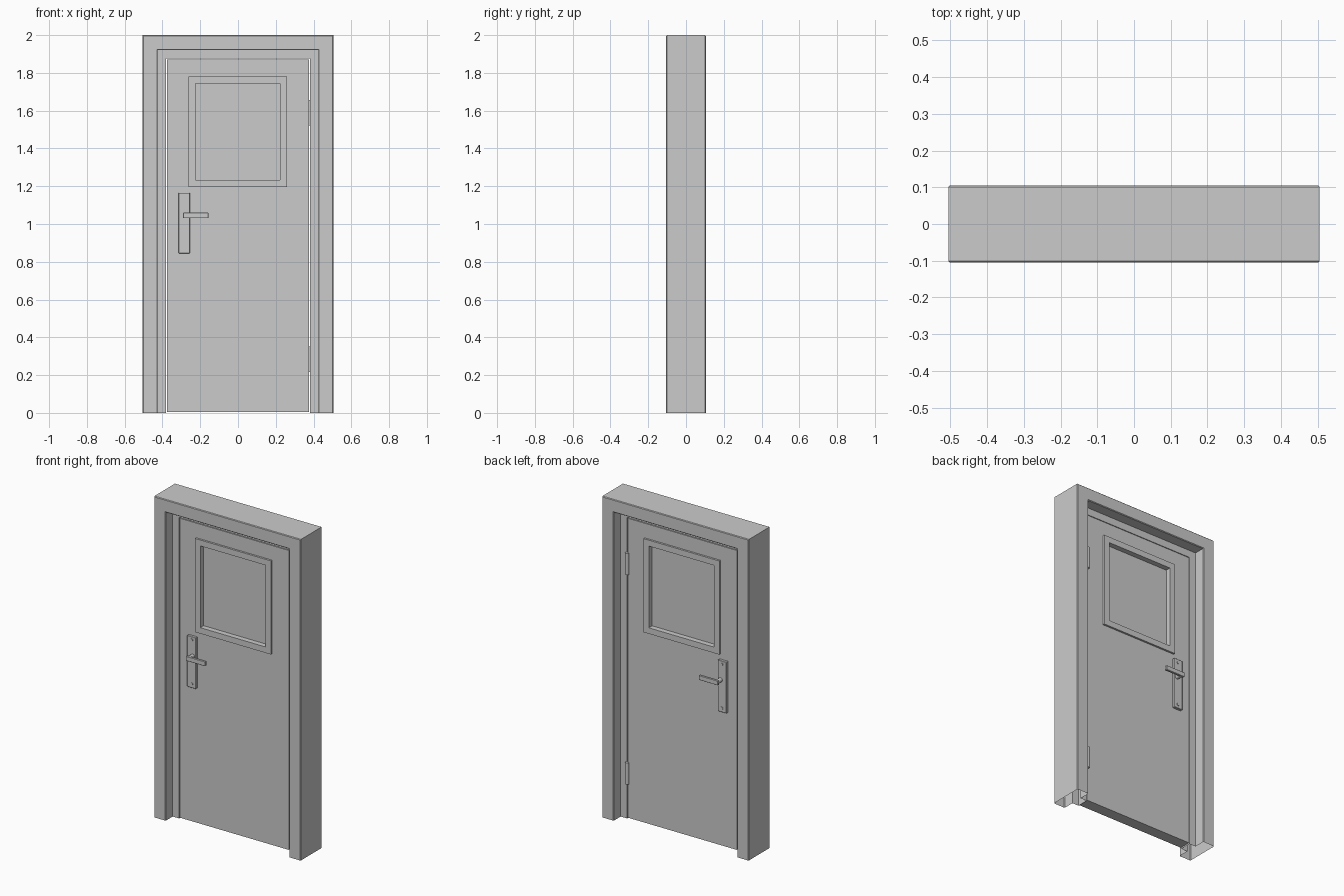
import bpy, bmesh, math
from mathutils import Matrix

if "Cube" in bpy.data.objects:
    bpy.data.objects.remove(bpy.data.objects["Cube"])


def finish(name, bm, bevel=0.0, smooth=False):
    bmesh.ops.recalc_face_normals(bm, faces=bm.faces)
    me = bpy.data.meshes.new(name)
    bm.to_mesh(me)
    bm.free()
    ob = bpy.data.objects.new(name, me)
    bpy.context.collection.objects.link(ob)
    if bevel:
        mod = ob.modifiers.new("edge", "BEVEL")
        mod.width, mod.segments = bevel, 1
    if smooth:
        bpy.context.view_layer.objects.active = ob
        ob.select_set(True)
        bpy.ops.object.shade_smooth_by_angle(angle=math.radians(35))
        ob.select_set(False)
    return ob


def sweep(name, profile, x0, x1, z0, z1, closed):
    """Mitred sweep of (inset, y) points round a rectangle; open = no bottom side."""
    bm = bmesh.new()
    loops = []
    for o, y in profile:
        b = z0 + o if closed else z0
        pts = [(x0 + o, b), (x0 + o, z1 - o), (x1 - o, z1 - o), (x1 - o, b)]
        loops.append([bm.verts.new((x, y, z)) for x, z in pts])
    for i, a in enumerate(loops):
        b = loops[(i + 1) % len(loops)]
        for j in range(4 if closed else 3):
            k = (j + 1) % 4
            bm.faces.new((a[j], a[k], b[k], b[j]))
    return finish(name, bm)


def box(name, x0, x1, y0, y1, z0, z1, bevel=0.0):
    bm = bmesh.new()
    m = Matrix.Translation(((x0 + x1) / 2, (y0 + y1) / 2, (z0 + z1) / 2))
    m = m @ Matrix.Diagonal((x1 - x0, abs(y1 - y0), z1 - z0, 1))
    bmesh.ops.create_cube(bm, size=1, matrix=m)
    return finish(name, bm, bevel)


def cylinder(name, centre, r, length, along_y=True, sides=16):
    bm = bmesh.new()
    m = Matrix.Translation(centre)
    if along_y:
        m = m @ Matrix.Rotation(math.pi / 2, 4, "X")
    bmesh.ops.create_cone(bm, cap_ends=True, segments=sides, radius1=r,
                          radius2=r, depth=length, matrix=m)
    return finish(name, bm, smooth=True)


# Door frame: stepped jamb profile with chamfered edges, open underneath
c = 0.004
half = [(0, 0.105 - c), (c, 0.105), (0.08 - c, 0.105), (0.08, 0.105 - c),
        (0.08, 0.036), (0.125, 0.036)]
profile = half + [(o, -y) for o, y in reversed(half)]
sweep("door_frame", profile, -0.505, 0.505, 0, 2, closed=False)

# Door leaf: four slabs' worth of ring around the window hole
bm = bmesh.new()
outer = [(-0.376, 0.006), (-0.376, 1.871), (0.376, 1.871), (0.376, 0.006)]
hole = [(-0.25, 1.21), (-0.25, 1.765), (0.245, 1.765), (0.245, 1.21)]
rings = [[bm.verts.new((x, y, z)) for x, z in pts]
         for pts, y in ((outer, -0.036), (outer, 0.036), (hole, 0.036), (hole, -0.036))]
for i in range(4):
    a, b = rings[i], rings[(i + 1) % 4]
    for j in range(4):
        k = (j + 1) % 4
        bm.faces.new((a[j], a[k], b[k], b[j]))
finish("door_leaf", bm)

# Window trim and pane
sweep("window_trim", [(0, -0.048), (0, 0.048), (0.037, 0.048), (0.037, -0.048)],
      -0.263, 0.26, 1.197, 1.78, closed=True)
box("window_pane", -0.24, 0.235, -0.015, 0.015, 1.22, 1.755)

# Handle sets on both faces
for side, s in (("front", -1), ("back", 1)):
    box(side + "_handle_plate", -0.315, -0.255, s * 0.034, s * 0.052, 0.845, 1.165, 0.002)
    for label, z in (("upper", 1.143), ("lower", 0.87)):
        cylinder(f"{side}_{label}_screw", (-0.283, s * 0.052, z), 0.009, 0.006)
    cylinder(side + "_handle_stem", (-0.275, s * 0.07, 1.045), 0.013, 0.044)
    box(side + "_lever", -0.29, -0.157, s * 0.085, s * 0.1, 1.031, 1.06, 0.002)

# Hinge barrels on the back
for label, z in (("lower", 0.285), ("upper", 1.59)):
    cylinder(label + "_hinge", (0.378, 0.039, z), 0.012, 0.135, along_y=False)
